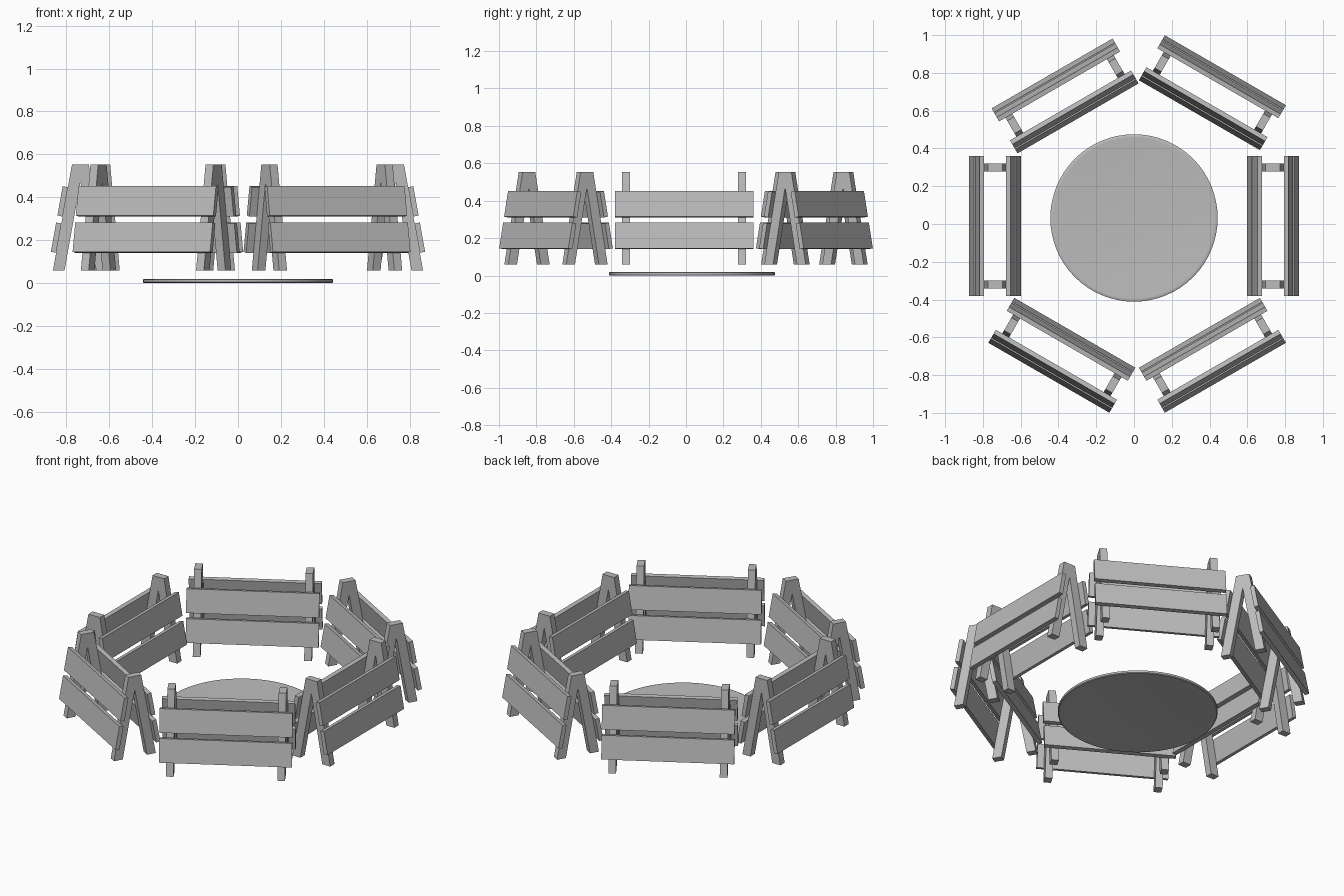
import bpy, bmesh, math
from mathutils import Matrix, Vector

cube = bpy.data.objects.get("Cube")
if cube:
    bpy.data.objects.remove(cube, do_unlink=True)

# One plain grey for everything
grey = bpy.data.materials.new("plain grey")
grey.use_nodes = True
grey.diffuse_color = (0.5, 0.5, 0.5, 1)
grey.node_tree.nodes["Principled BSDF"].inputs["Base Color"].default_value = (0.5, 0.5, 0.5, 1)

LENGTH, LEG_X, LEG_WIDTH = 0.74, 0.31, 0.042
BOARD_THICK, FOOT_Z, TOP_Z = 0.025, 0.058, 0.553
FOOT_HALF, TOP_HALF = 0.128, 0.039
LEAN = math.atan2(FOOT_HALF - TOP_HALF, TOP_Z - FOOT_Z)


def make_object(name, bm):
    bmesh.ops.recalc_face_normals(bm, faces=bm.faces)
    mesh = bpy.data.meshes.new(name)
    bm.to_mesh(mesh)
    bm.free()
    mesh.materials.append(grey)
    obj = bpy.data.objects.new(name, mesh)
    bpy.context.collection.objects.link(obj)
    return obj


def a_frame(name, x, place):
    """Pair of leaning legs joined at the top, extruded along x."""
    profile = [(-FOOT_HALF, FOOT_Z), (-0.074, FOOT_Z), (0, 0.47), (0.074, FOOT_Z),
               (FOOT_HALF, FOOT_Z), (TOP_HALF, TOP_Z), (-TOP_HALF, TOP_Z)]
    bm = bmesh.new()
    face = bm.faces.new([bm.verts.new((x - LEG_WIDTH / 2, y, z)) for y, z in profile])
    out = bmesh.ops.extrude_face_region(bm, geom=[face])
    moved = [g for g in out["geom"] if isinstance(g, bmesh.types.BMVert)]
    bmesh.ops.translate(bm, vec=(LEG_WIDTH, 0, 0), verts=moved)
    make_object(name, bm).matrix_world = place


def board(name, side, z, height, place):
    """Plank resting on the outer slope of the legs."""
    y = FOOT_HALF - (z - FOOT_Z) * math.tan(LEAN) + BOARD_THICK / 2
    bm = bmesh.new()
    bmesh.ops.create_cube(bm, size=1)
    bmesh.ops.scale(bm, vec=(LENGTH, BOARD_THICK, height), verts=bm.verts)
    bmesh.ops.transform(bm, verts=bm.verts, matrix=Matrix.Translation((0, side * y, z))
                        @ Matrix.Rotation(side * LEAN, 4, "X"))
    make_object(name, bm).matrix_world = place


# Six barricades in a ring, each facing outward
spots = {
    "left": (0.735, -0.01, 0), "back_left": (0.415, 0.695, 60),
    "back_right": (-0.365, 0.678, 120), "right": (-0.735, -0.01, 180),
    "front_right": (-0.382, -0.695, 240), "front_left": (0.415, -0.695, 300),
}
for spot, (cx, cy, angle) in spots.items():
    place = Matrix.Translation((cx, cy, 0)) @ Matrix.Rotation(math.radians(angle - 90), 4, "Z")
    for end, x in (("start", -LEG_X), ("end", LEG_X)):
        a_frame(f"{spot}_barricade_{end}_legs", x, place)
    for face, side in (("outer", 1), ("inner", -1)):
        for level, z in (("lower", 0.212), ("upper", 0.381)):
            board(f"{spot}_barricade_{face}_{level}_board", side, z, 0.139, place)

# Round cover with a low rim on both faces, turned from a profile
rim = [(0, 0.004), (0.37, 0.004), (0.415, 0), (0.438, 0), (0.443, 0.004),
       (0.443, 0.016), (0.436, 0.02), (0.425, 0.02), (0.378, 0.015), (0, 0.015)]
bm = bmesh.new()
verts = [bm.verts.new((r, 0, z)) for r, z in rim]
edges = [bm.edges.new(pair) for pair in zip(verts, verts[1:])]
bmesh.ops.spin(bm, geom=verts + edges, cent=(0, 0, 0), axis=(0, 0, 1),
               angle=math.tau, steps=64, use_merge=True)
bmesh.ops.remove_doubles(bm, verts=bm.verts, dist=0.0005)
cover = make_object("round_cover", bm)
cover.location = (0, 0.032, 0)
bpy.ops.object.select_all(action="DESELECT")
cover.select_set(True)
bpy.context.view_layer.objects.active = cover
bpy.ops.object.shade_smooth_by_angle(angle=math.radians(30))
